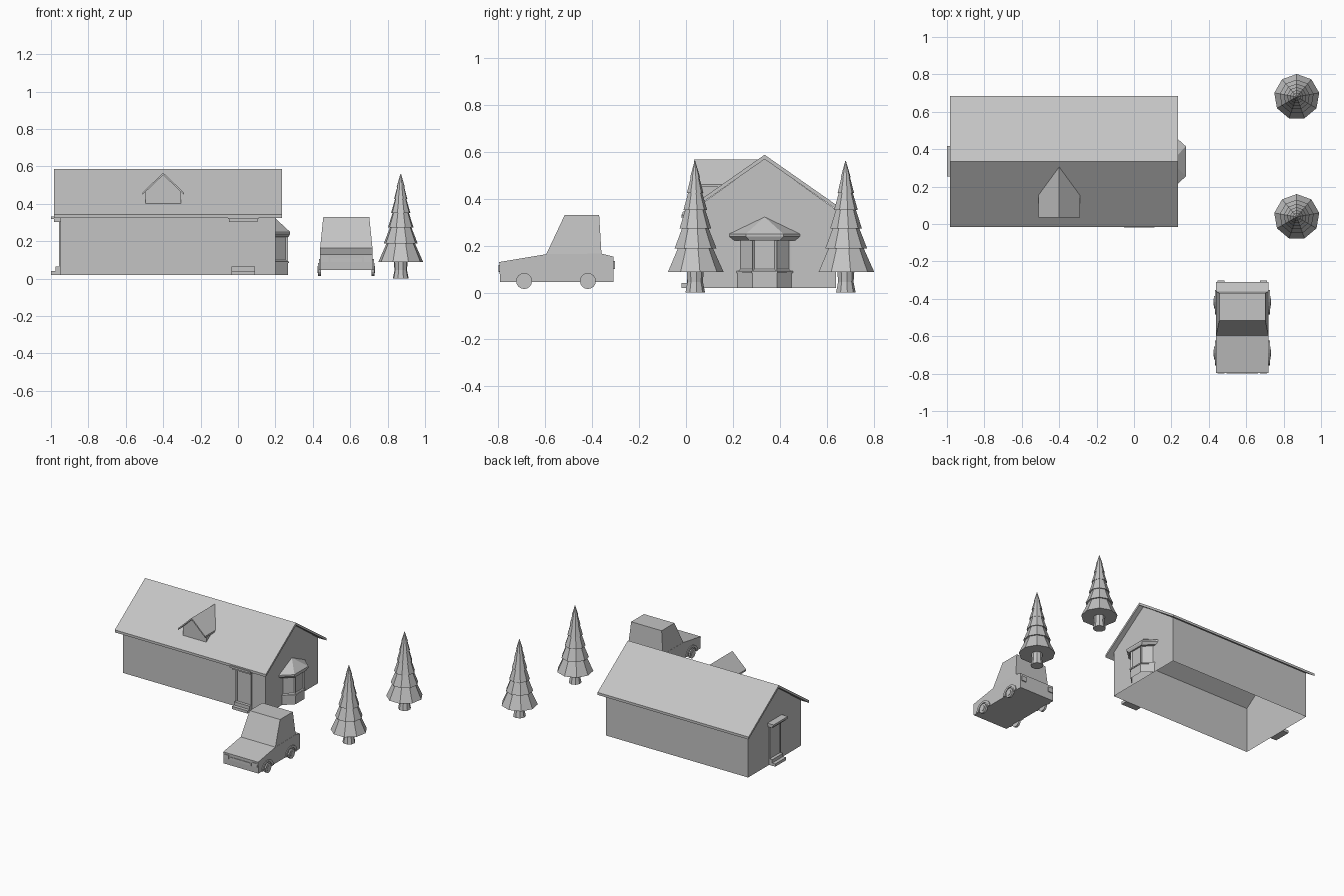
import bpy
import bmesh
from math import pi, sin, cos
from mathutils import Vector, Matrix

cube = bpy.data.objects.get("Cube")
if cube:
    bpy.data.objects.remove(cube, do_unlink=True)

grey = bpy.data.materials.new("plain_grey")
grey.use_nodes = True
COLOUR = (0.55, 0.55, 0.55, 1)
grey.diffuse_color = COLOUR
grey.node_tree.nodes["Principled BSDF"].inputs["Base Color"].default_value = COLOUR


def finish(name, bm, fix=True):
    if fix:
        bmesh.ops.recalc_face_normals(bm, faces=bm.faces)
    mesh = bpy.data.meshes.new(name)
    bm.to_mesh(mesh)
    bm.free()
    mesh.materials.append(grey)
    obj = bpy.data.objects.new(name, mesh)
    bpy.context.collection.objects.link(obj)
    return obj


def loft(name, rings, first=True, last=True, inset=None):
    """Join matching rings of points; optionally cap the ends and recess the sides."""
    bm = bmesh.new()
    rows = [[bm.verts.new(p) for p in ring] for ring in rings]
    n = len(rows[0])
    sides = []
    for a, b in zip(rows, rows[1:]):
        for i in range(n):
            j = (i + 1) % n
            sides.append(bm.faces.new((a[i], a[j], b[j], b[i])))
    if first:
        bm.faces.new(rows[0])
    if last:
        bm.faces.new(rows[-1])
    bmesh.ops.recalc_face_normals(bm, faces=bm.faces)
    if inset:
        picked = [f for f in sides if f.calc_center_median().x > inset[0]]
        bmesh.ops.inset_individual(bm, faces=picked, thickness=inset[1], depth=inset[2])
    return finish(name, bm, False)


def slab(name, points, offset):
    off = Vector(offset)
    return loft(name, [points, [Vector(p) + off for p in points]])


def prism_x(name, profile, x0, x1, **kw):
    return loft(name, [[(x, y, z) for y, z in profile] for x in (x0, x1)], **kw)


def box(name, x0, x1, y0, y1, z0, z1):
    return prism_x(name, [(y0, z0), (y1, z0), (y1, z1), (y0, z1)], x0, x1)


def sheet(name, polygons):
    bm = bmesh.new()
    for poly in polygons:
        bm.faces.new([bm.verts.new(p) for p in poly])
    bmesh.ops.remove_doubles(bm, verts=bm.verts, dist=0.0001)
    return finish(name, bm)


# House walls: open underneath, and closed above by the roof
X0, X1, Y0, Y1 = -0.95, 0.2, 0.03, 0.64
MID, BASE, EAVE, PEAK = 0.335, 0.02, 0.352, 0.57
gable = [(Y0, BASE), (Y0, EAVE), (MID, PEAK), (Y1, EAVE), (Y1, BASE)]
walls = [[(x, y, z) for y, z in gable] for x in (X0, X1)]
for y in (Y0, Y1):
    walls.append([(X0, y, BASE), (X1, y, BASE), (X1, y, EAVE), (X0, y, EAVE)])
sheet("house_walls", walls)

# Main roof
prism_x("house_roof", [(-0.015, 0.342), (MID, 0.587), (0.685, 0.342),
                       (0.685, 0.354 - 0.03), (MID, 0.568), (-0.015, 0.324)],
        -0.985, 0.235).location.z = 0.012 - 0.012

# Dormer on the front slope
DX, DY = -0.4, 0.07
dormer = [[(DX - 0.095, DY, 0.395), (DX + 0.095, DY, 0.395), (DX + 0.095, DY, 0.468),
           (DX, DY, 0.556), (DX - 0.095, DY, 0.468)]]
for s in (-1, 1):
    x = DX + s * 0.095
    dormer.append([(x, DY, 0.395), (x, DY, 0.468), (x, 0.168, 0.468)])
    slab("dormer_roof", [(DX, 0.035, 0.566), (DX, 0.307, 0.566),
                         (DX + s * 0.11, 0.158, 0.461), (DX + s * 0.11, 0.035, 0.461)],
         (0, 0, -0.012))
sheet("dormer_walls", dormer)


# Doorways, drawn facing -y about the origin and then turned into place
def doorway(name, place):
    w = 0.063
    parts = [box(name + "_canopy", -0.075, 0.075, -0.035, 0, 0.302, 0.318),
             box(name + "_canopy_top", -0.082, 0.082, -0.05, 0, 0.318, 0.332),
             box(name + "_lower_step", -w, w, -0.05, 0, BASE, 0.04),
             box(name + "_upper_step", -w, w, -0.025, 0, 0.04, 0.064),
             box(name + "_lintel", -w, w, -0.008, 0, 0.285, 0.302),
             box(name + "_panel", -w, w, -0.003, 0, 0.064, 0.285)]
    for s in (-1, 1):
        a, b = sorted((s * w, s * (w - 0.012)))
        parts.append(box(name + "_jamb", a, b, -0.008, 0, 0.064, 0.285))
    for part in parts:
        part.data.transform(place)


doorway("front_door", Matrix.Translation((0.028, Y0, 0)))
doorway("side_door", Matrix.Translation((X0, MID, 0)) @ Matrix.Rotation(-pi / 2, 4, "Z"))


# Bay window on the right gable
def bay_ring(depth, inner, outer, z):
    return [(X1, MID - outer, z), (X1 + depth, MID - inner, z),
            (X1 + depth, MID + inner, z), (X1, MID + outer, z)]


loft("bay_base", [bay_ring(0.067, 0.052, 0.115, z) for z in (BASE, 0.085)], first=False)
loft("bay_sill", [bay_ring(0.072, 0.055, 0.12, z) for z in (0.083, 0.092)])
loft("bay_windows", [bay_ring(0.067, 0.052, 0.115, z) for z in (0.09, 0.235)],
     inset=(X1 + 0.01, 0.013, -0.008))
loft("bay_cornice", [bay_ring(0.07, 0.065, 0.13, 0.222), bay_ring(0.078, 0.08, 0.15, 0.238)])
loft("bay_eaves", [bay_ring(0.078, 0.08, 0.15, z) for z in (0.238, 0.25)])
rim = bay_ring(0.078, 0.08, 0.15, 0.25)
apex = (X1, MID, 0.322)
sheet("bay_roof", [[a, b, apex] for a, b in zip(rim, rim[1:])])

# Car body, with the cabin narrowing to its roof
CX = 0.579
prism_x("car_body", [(-0.792, 0.045), (-0.796, 0.13), (-0.596, 0.163), (-0.36, 0.166),
                     (-0.31, 0.153), (-0.31, 0.045)], CX - 0.141, CX + 0.141)


def rect(half, y0, y1, z):
    return [(CX - half, y0, z), (CX + half, y0, z), (CX + half, y1, z), (CX - half, y1, z)]


loft("car_cabin", [rect(0.14, -0.596, -0.36, 0.162), rect(0.123, -0.517, -0.37, 0.33)])
box("front_grille", CX - 0.085, CX + 0.085, -0.799, -0.79, 0.088, 0.108)
for s in (-1, 1):
    a, b = sorted((CX + s * 0.095, CX + s * 0.133))
    box("headlamp", a, b, -0.8, -0.79, 0.09, 0.118)
    box("tail_lamp", a, b, -0.312, -0.303, 0.1, 0.135)


# Wheels with hubs and arched mudguards
def disc(name, radius, x0, x1, y, z, n=16):
    ring = [(y + radius * cos(2 * pi * i / n), z + radius * sin(2 * pi * i / n))
            for i in range(n)]
    return prism_x(name, ring, x0, x1)


for s in (-1, 1):
    for y in (-0.69, -0.418):
        side = CX + s * 0.135
        disc("wheel", 0.034, side, CX + s * 0.15, y, 0.049)
        disc("wheel_hub", 0.019, side, CX + s * 0.153, y, 0.049)
        arc = [pi * i / 10 for i in range(11)]
        outline = [(y + 0.066 * cos(t), 0.046 + 0.06 * sin(t)) for t in arc]
        outline += [(y + 0.046 * cos(t), 0.046 + 0.045 * sin(t)) for t in reversed(arc)]
        prism_x("wheel_arch", outline, side, CX + s * 0.147)


# Fir trees: nine-sided stacked skirts on a flared trunk
def ring(cx, cy, radius, z, n=9):
    return [(cx + radius * sin(2 * pi * i / n), cy + radius * cos(2 * pi * i / n), z)
            for i in range(n)]


TIERS = [(0.088, 0.122), (0.188, 0.092), (0.272, 0.07), (0.352, 0.052),
         (0.425, 0.036), (0.49, 0.022), (0.556, 0.002)]
for cy in (0.68, 0.038):
    cx = 0.87
    rings = []
    for (z0, r0), (z1, r1) in zip(TIERS, TIERS[1:]):
        rings += [ring(cx, cy, r0, z0), ring(cx, cy, r1 * 0.82, z1 + 0.004)]
    loft("tree_foliage", rings)
    loft("tree_trunk", [ring(cx, cy, 0.043, 0), ring(cx, cy, 0.034, 0.045),
                        ring(cx, cy, 0.038, 0.1)])
